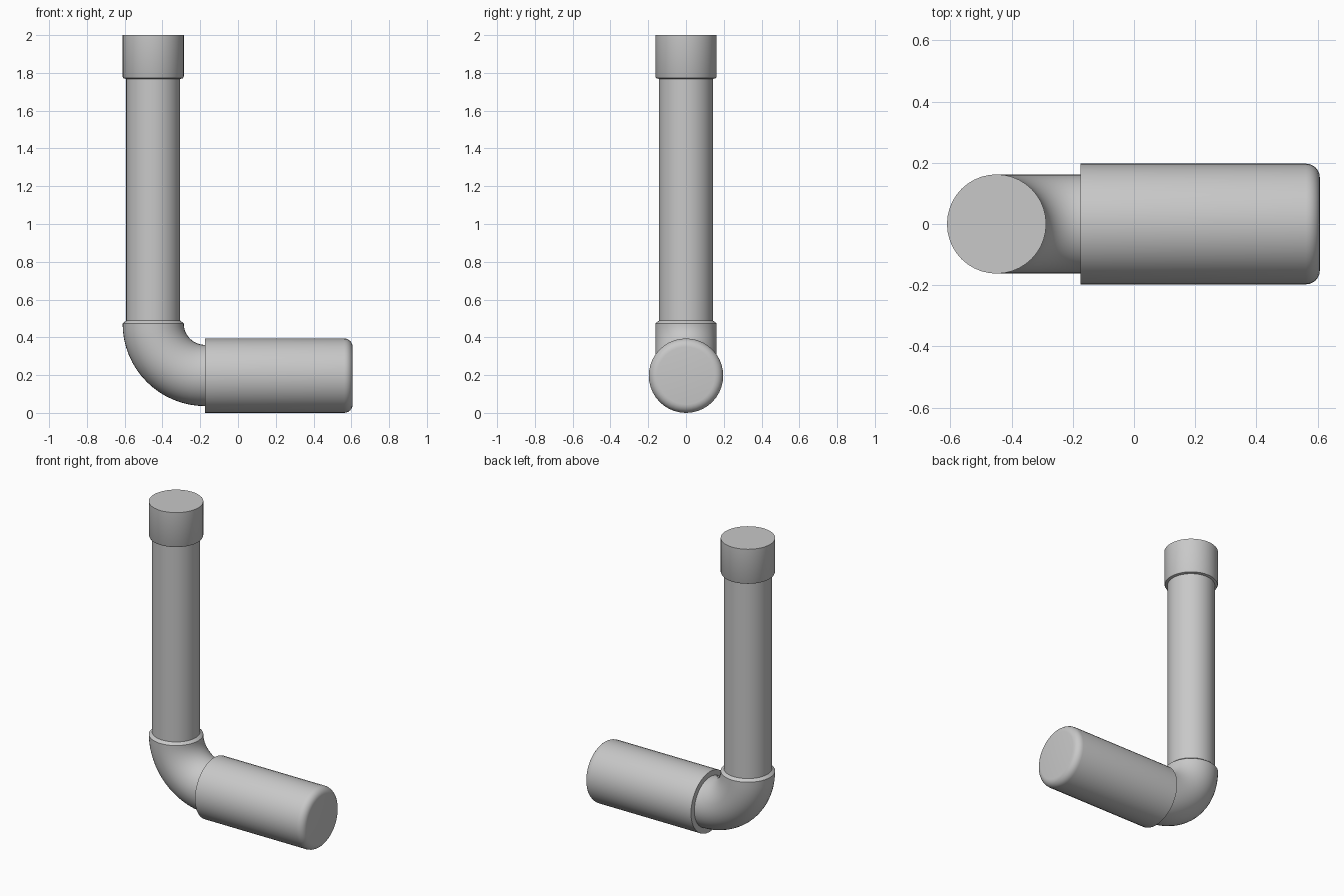
import bpy
import bmesh
from math import pi, sin, cos, radians
from mathutils import Matrix, Vector

cube = bpy.data.objects.get("Cube")
if cube:
    bpy.data.objects.remove(cube, do_unlink=True)

SIDES = 40
PIPE_X = -0.449      # axis of the upright pipe
AXIS_Z = 0.197       # axis of the horizontal sleeve
BEND_X, BEND_Z = -0.174, 0.473   # centre of the elbow's bend
FITTING_R, PIPE_R, SLEEVE_R = 0.162, 0.143, 0.197

grey = bpy.data.materials.new("plain grey")
grey.use_nodes = True
colour = (0.58, 0.58, 0.58, 1)
grey.diffuse_color = colour
grey.node_tree.nodes["Principled BSDF"].inputs["Base Color"].default_value = colour


def loft(name, rings):
    """Skin a row of (centre, radius, axis angle) rings and close both ends."""
    bm = bmesh.new()
    loops = []
    for centre, radius, tilt in rings:
        turn = Matrix.Rotation(tilt, 3, "Y")
        loops.append([
            bm.verts.new(Vector(centre) + turn @ Vector(
                (radius * cos(2 * pi * i / SIDES), radius * sin(2 * pi * i / SIDES), 0)))
            for i in range(SIDES)])
    for a, b in zip(loops, loops[1:]):
        for i in range(SIDES):
            j = (i + 1) % SIDES
            bm.faces.new((a[i], a[j], b[j], b[i]))
    bm.faces.new(loops[0])
    bm.faces.new(loops[-1])
    bmesh.ops.recalc_face_normals(bm, faces=bm.faces)
    mesh = bpy.data.meshes.new(name)
    bm.to_mesh(mesh)
    bm.free()
    mesh.materials.append(grey)
    obj = bpy.data.objects.new(name, mesh)
    bpy.context.collection.objects.link(obj)
    bpy.ops.object.select_all(action="DESELECT")
    obj.select_set(True)
    bpy.context.view_layer.objects.active = obj
    bpy.ops.object.shade_smooth_by_angle(angle=radians(35))
    return obj


def upright(name, profile):
    return loft(name, [((PIPE_X, 0, z), r, 0) for r, z in profile])


# Upright pipe and its top cap
upright("upright_pipe", [(PIPE_R, 0.46), (PIPE_R, 1.8)])
upright("top_cap", [(PIPE_R, 1.768), (0.158, 1.772), (FITTING_R, 1.78), (FITTING_R, 2.0)])

# Elbow with a chamfered collar, bending into the sleeve
bend = BEND_X - PIPE_X
elbow = [((PIPE_X, 0, 0.488), PIPE_R, 0), ((PIPE_X, 0, 0.478), 0.157, 0)]
for step in range(17):
    a = step / 16 * pi / 2
    centre = (BEND_X - bend * cos(a), 0, BEND_Z - bend * sin(a))
    elbow.append((centre, FITTING_R, -a))
elbow.append(((BEND_X + 0.05, 0, BEND_Z - bend), FITTING_R, -pi / 2))
loft("elbow", elbow)

# Horizontal sleeve with a rounded far end
END_X, ROUND = 0.607, 0.045
sleeve = [((BEND_X, 0, AXIS_Z), SLEEVE_R, -pi / 2)]
for step in range(7):
    a = step / 6 * pi / 2
    x = END_X - ROUND + ROUND * sin(a)
    sleeve.append(((x, 0, AXIS_Z), SLEEVE_R - ROUND + ROUND * cos(a), -pi / 2))
loft("horizontal_sleeve", sleeve)
